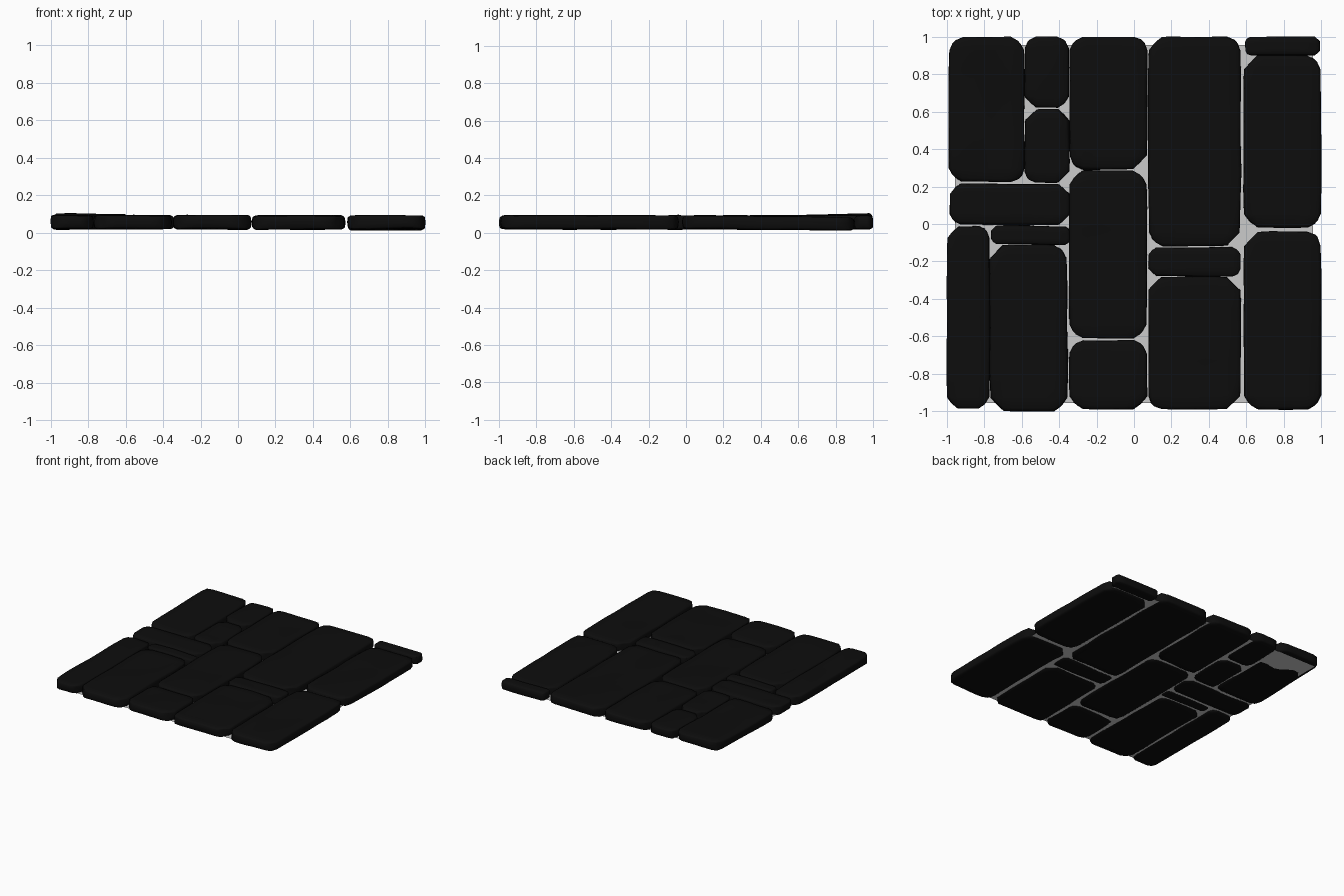
import bpy, bmesh, random
from mathutils import Vector, noise

if "Cube" in bpy.data.objects:
    bpy.data.objects.remove(bpy.data.objects["Cube"])

random.seed(4)

black = bpy.data.materials.new("dark_stone")
black.diffuse_color = (0.004, 0.004, 0.004, 1)
black.use_nodes = True
black.node_tree.nodes["Principled BSDF"].inputs["Base Color"].default_value = black.diffuse_color

# Paving layout: x0, x1, y0, y1
LAYOUT = [
    (-0.99, -0.585, 0.225, 1.0), (-0.585, -0.345, 0.62, 1.0),
    (-0.585, -0.345, 0.22, 0.615), (-0.985, -0.345, -0.005, 0.215),
    (-1.0, -0.77, -0.985, -0.01), (-0.765, -0.345, -0.11, -0.01),
    (-0.77, -0.355, -1.0, -0.11), (-0.345, 0.07, 0.29, 1.0),
    (-0.345, 0.07, -0.61, 0.285), (-0.345, 0.07, -0.99, -0.62),
    (0.075, 0.57, -0.12, 1.0), (0.075, 0.57, -0.28, -0.125),
    (0.075, 0.57, -0.99, -0.28), (0.595, 0.995, 0.9, 1.0),
    (0.585, 1.0, -0.02, 0.9), (0.585, 1.0, -0.99, -0.04),
]
# Per-stone tilt: index -> (middle lift, slope along y)
TILT = {0: (0.003, 0.02), 14: (-0.004, -0.01), 13: (-0.003, 0.0)}


def spread(u, half, margin):
    """Remap -1..1 so that grid lines gather near the stone edges."""
    s, t = (1 if u >= 0 else -1), abs(u)
    if t > 0.6:
        k = (1 - t) / 0.4
        return s * (half - margin * k * k)
    return s * t / 0.6 * (half - margin)


def stone(i, x0, x1, y0, y1):
    hx, hy, hz = (x1 - x0) / 2, (y1 - y0) / 2, 0.036
    cx, cy = (x0 + x1) / 2, (y0 + y1) / 2
    cut = min(0.07, 0.5 * min(hx, hy))
    r = 0.022
    lift, slope = TILT.get(i, (random.uniform(-0.001, 0.001),
                               random.uniform(-0.004, 0.004)))
    trims = {(a, b): cut * random.uniform(0.6, 1.1) for a in (-1, 1) for b in (-1, 1)}
    bm = bmesh.new()
    bmesh.ops.create_cube(bm, size=2)
    bmesh.ops.subdivide_edges(bm, edges=bm.edges[:], cuts=9, use_grid_fill=True)
    inner = Vector((hx - r, hy - r, hz - r))
    for v in bm.verts:
        p = Vector((spread(v.co.x, hx, cut), spread(v.co.y, hy, cut),
                    spread(v.co.z, hz, 0.028)))
        # rounded edges
        q = Vector([max(-inner[k], min(inner[k], p[k])) for k in range(3)])
        d = p - q
        if d.length > 1e-6:
            p = q + d.normalized() * min(r, max(abs(c) for c in d))
        # worn corners
        sx, sy = (1 if p.x > 0 else -1), (1 if p.y > 0 else -1)
        c = trims[(sx, sy)]
        over = (abs(p.x) - hx) + (abs(p.y) - hy) + c
        if over > 0:
            p.x -= sx * over * 0.5
            p.y -= sy * over * 0.5
        # long sides taper slightly towards the ends
        p.x *= 1 - 0.02 * (p.y / hy) ** 4
        p.y *= 1 - 0.012 * (p.x / hx) ** 4
        # gentle hand-cut unevenness
        n = noise.noise_vector(Vector((p.x * 4 + i * 7.3, p.y * 4, p.z * 12)))
        p += Vector((n.x * 0.006, n.y * 0.006, n.z * 0.006))
        p.z += lift + slope * p.y
        v.co = Vector((max(-1, min(1, p.x + cx)), max(-1, min(1, p.y + cy)),
                       max(0, p.z + 0.056)))
    me = bpy.data.meshes.new(f"paving_stone_{i + 1}")
    bm.to_mesh(me)
    bm.free()
    me.shade_smooth()
    me.materials.append(black)
    ob = bpy.data.objects.new(f"paving_stone_{i + 1}", me)
    bpy.context.collection.objects.link(ob)


for i, rect in enumerate(LAYOUT):
    stone(i, *rect)

# Flat mortar sheet showing in the joints
bpy.ops.mesh.primitive_plane_add(size=1.91, location=(0, 0, 0.026))
bpy.context.object.name = "mortar_sheet"
